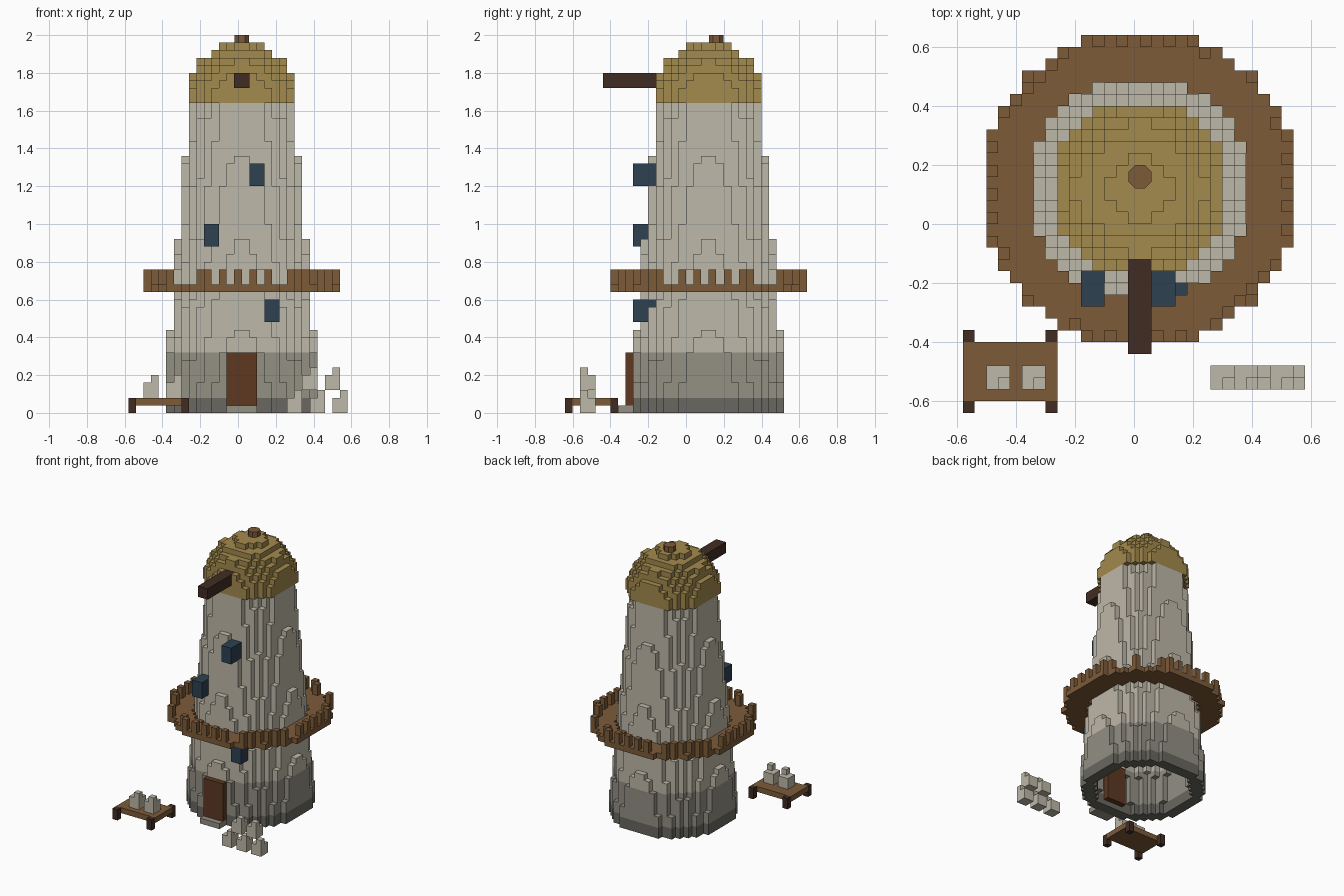
import bpy, bmesh, math
from mathutils import Matrix

if "Cube" in bpy.data.objects:
    bpy.data.objects.remove(bpy.data.objects["Cube"])

S = 0.04                        # block size
OX, OY = -0.58, -0.64           # corner of the block grid
CX, CY = 15, 19                 # tower axis in blocks


def material(name, rgb):
    lin = [((c / 255 + 0.055) / 1.055) ** 2.4 for c in rgb] + [1]
    m = bpy.data.materials.new(name)
    m.use_nodes = True
    m.diffuse_color = lin
    bsdf = next(n for n in m.node_tree.nodes if n.type == 'BSDF_PRINCIPLED')
    bsdf.inputs["Base Color"].default_value = lin
    return m


PLASTER = material("pale plaster", (190, 184, 168))
STONE = material("grey stone", (147, 144, 132))
FOOTING = material("dark stone", (104, 103, 96))
THATCH = material("golden thatch", (163, 138, 77))
WOOD = material("brown wood", (125, 91, 57))
DARK_WOOD = material("dark wood", (64, 44, 34))
DOOR = material("door brown", (93, 56, 33))
GLASS = material("dark blue glass", (45, 65, 81))


def finish(name, bm, mats):
    mesh = bpy.data.meshes.new(name)
    bm.to_mesh(mesh)
    bm.free()
    for m in mats:
        mesh.materials.append(m)
    ob = bpy.data.objects.new(name, mesh)
    bpy.context.collection.objects.link(ob)
    return ob


def place(p):
    return (OX + p[0] * S, OY + p[1] * S, p[2] * S)


def blocks(name, cells, mats, band=lambda k: 0):
    """Skin of a set of blocks; band picks the material from the layer."""
    bm, verts = bmesh.new(), {}
    for c in cells:
        for axis in range(3):
            for side in (0, 1):
                n = list(c)
                n[axis] += 2 * side - 1
                if tuple(n) in cells:
                    continue
                quad = []
                for u, v in ((0, 0), (1, 0), (1, 1), (0, 1)):
                    p = list(c)
                    p[axis] += side
                    p[(axis + 1) % 3] += u
                    p[(axis + 2) % 3] += v
                    p = tuple(p)
                    if p not in verts:
                        verts[p] = bm.verts.new(place(p))
                    quad.append(verts[p])
                f = bm.faces.new(quad if side else quad[::-1])
                f.material_index = band(c[2])
    return finish(name, bm, mats)


def box(name, x, y, z, mat):
    """Box from block ranges."""
    bm = bmesh.new()
    lo, hi = place((x[0], y[0], z[0])), place((x[1], y[1], z[1]))
    mid = [(a + b) / 2 for a, b in zip(lo, hi)]
    size = [b - a for a, b in zip(lo, hi)]
    bmesh.ops.create_cube(bm, size=1, matrix=Matrix.LocRotScale(mid, None, size))
    return finish(name, bm, [mat])


def ring(k, outer, inner=0):
    """Blocks of layer k whose centre lies between two radii."""
    return {(i, j, k) for i in range(0, 30) for j in range(4, 34)
            if inner < math.hypot(i + 0.5 - CX, j + 0.5 - CY) <= outer}


def solid(x, y, z):
    return {(i, j, k) for i in range(*x) for j in range(*y) for k in range(*z)}


# Openings that hold the door, windows and beam
door = ((13, 17), (8, 12), (1, 8))
windows = {"upper_window": ((16, 18), (9, 12), (30, 33)),
           "middle_window": ((10, 12), (9, 12), (22, 25)),
           "lower_window": ((18, 20), (9, 12), (12, 15))}
beam = ((14, 16), (5, 13), (43, 45))

# Tapered hollow tower with two stone bands at the foot
tower = set()
for k in range(41):
    r = 10.45 - 0.087 * k
    tower |= ring(k, r, r - 2)
for hole in [door, *windows.values()]:
    tower -= solid(*hole)
blocks("tower_wall", tower, [FOOTING, STONE, PLASTER],
       lambda k: 0 if k < 2 else 1 if k < 8 else 2)

# Domed roof
dome = set()
for k in range(8):
    dome |= ring(41 + k, 7.45 * math.sqrt(1 - (k / 7.5) ** 2))
blocks("thatched_dome", dome - solid(*beam), [THATCH])

# Octagonal knob on the roof
bm = bmesh.new()
bmesh.ops.create_cone(bm, cap_ends=True, segments=8, radius1=0.0425, radius2=0.0425, depth=S,
                      matrix=Matrix.Translation((0.02, 0.16, 1.98)) @ Matrix.Rotation(math.pi / 8, 4, 'Z'))
finish("roof_knob", bm, [WOOD])

# Balcony: floor ring and alternating railing posts
R = 13.47
balcony = ring(16, R, 9.45)
for k in (17, 18):
    balcony |= {c for c in ring(k, R, R - 1) if (c[0] + c[1]) % 2 == 0}
blocks("balcony", balcony, [WOOD])

# Door, step, windows and hoist beam
box("door", *door, DOOR)
box("door_step", (13, 17), (7, 9), (0, 1), STONE)
for name, rng in windows.items():
    box(name, *rng, GLASS)
box("hoist_beam", *beam, DARK_WOOD)

# Low table
box("table_top", (0, 8), (1, 6), (1, 2), WOOD)
for i, side in ((0, "right"), (7, "left")):
    for j, end in ((0, "front"), (6, "back")):
        box(f"table_leg_{end}_{side}", (i, i + 1), (j, j + 1), (0, 2), DARK_WOOD)

# Tied sacks: two on the table, five in a stack
for n, (i, k) in enumerate([(2, 2), (5, 2), (21, 0), (24, 0), (27, 0), (23, 3), (26, 3)]):
    sack = solid((i, i + 2), (2, 4), (k, k + 2)) | {(i + 1, 2, k + 2)}
    blocks(f"sack_{n + 1}", sack, [PLASTER])
